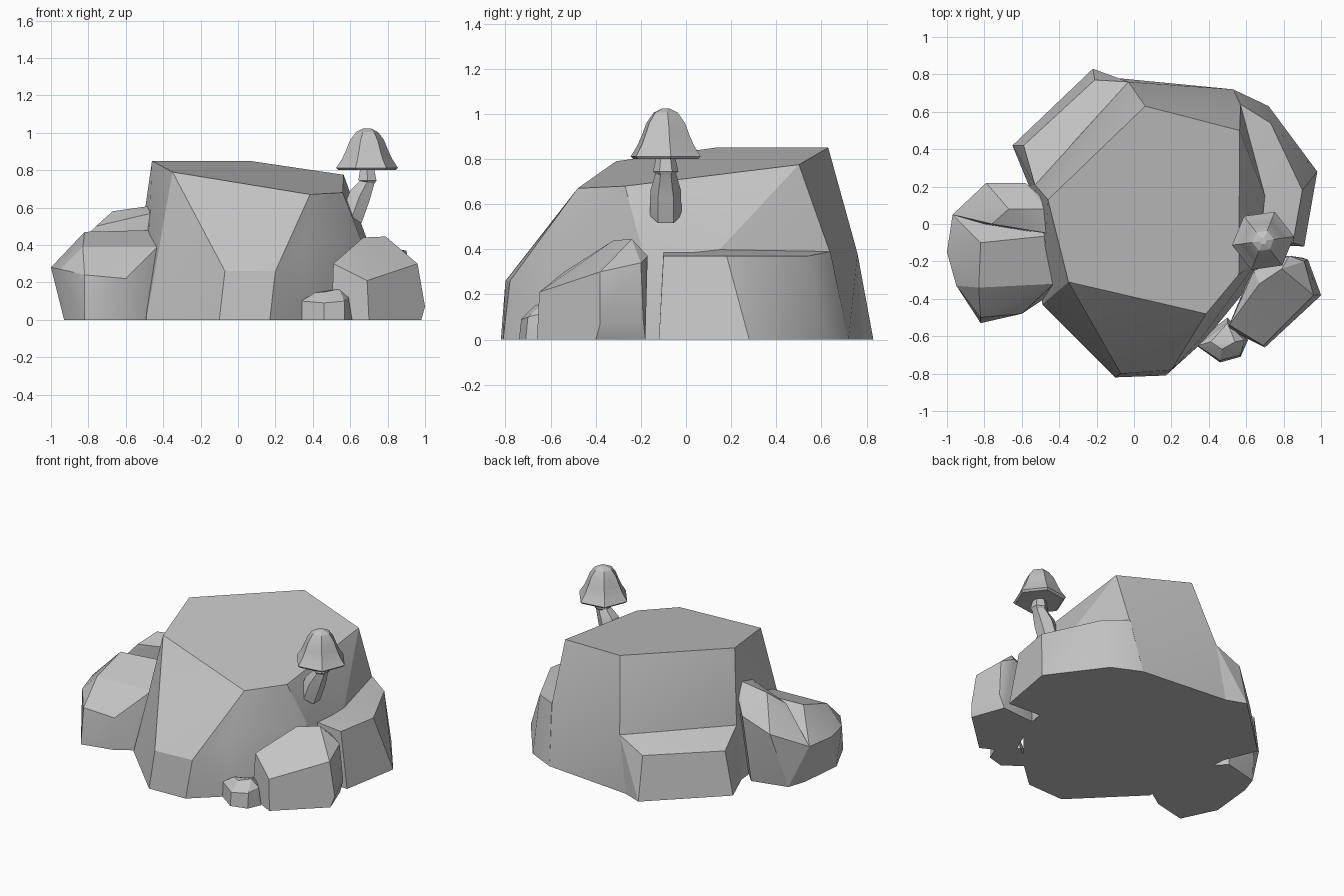
import bpy
import bmesh
from math import radians, cos, sin, tau
from mathutils import Vector

cube = bpy.data.objects.get("Cube")
if cube:
    bpy.data.objects.remove(cube, do_unlink=True)

stone = bpy.data.materials.new("stone grey")
stone.use_nodes = True
GREY = (0.55, 0.55, 0.55, 1)
stone.diffuse_color = GREY
stone.node_tree.nodes["Principled BSDF"].inputs["Base Color"].default_value = GREY

parts = []


def finish(bm, name):
    """Turn a bmesh into a named grey object."""
    bmesh.ops.recalc_face_normals(bm, faces=bm.faces)
    mesh = bpy.data.meshes.new(name)
    bm.to_mesh(mesh)
    bm.free()
    mesh.materials.append(stone)
    obj = bpy.data.objects.new(name, mesh)
    bpy.context.collection.objects.link(obj)
    parts.append(obj)
    return obj


def rock(name, base, corners):
    """Chiselled rock: the hull of a footprint on the ground and raised corners."""
    bm = bmesh.new()
    for x, y in base:
        bm.verts.new((x, y, 0))
    for co in corners:
        bm.verts.new(co)
    hull = bmesh.ops.convex_hull(bm, input=bm.verts)
    spare = {v for v in hull["geom_interior"] + hull["geom_unused"]
             if isinstance(v, bmesh.types.BMVert)}
    bmesh.ops.delete(bm, geom=list(spare), context="VERTS")
    bmesh.ops.dissolve_limit(bm, angle_limit=radians(5),
                             verts=bm.verts, edges=bm.edges)
    return finish(bm, name)


def loft(name, rings, sides, turn=0):
    """Closed tube through rings of (centre, radius, tilt about y)."""
    bm = bmesh.new()
    loops = []
    for (x, y, z), r, tilt in rings:
        loop = []
        for i in range(sides):
            a = tau * i / sides + turn
            u, v = r * cos(a), r * sin(a)
            loop.append(bm.verts.new((x + u * cos(tilt), y + v, z - u * sin(tilt))))
        loops.append(loop)
    for low, high in zip(loops, loops[1:]):
        for i in range(sides):
            j = (i + 1) % sides
            bm.faces.new((low[i], low[j], high[j], high[i]))
    bm.faces.new(loops[0][::-1])
    bm.faces.new(loops[-1])
    return finish(bm, name)


# Main boulder: sloping top, broad front, steep sides
rock("main_boulder",
     [(-0.49, -0.43), (-0.1, -0.82), (0.17, -0.81), (0.38, -0.62), (0.64, -0.3),
      (0.72, 0.15), (0.53, 0.72), (-0.09, 0.78), (-0.56, 0.2)],
     [(-0.46, 0.13, 0.85), (-0.35, -0.31, 0.79), (0.385, -0.48, 0.67),
      (0.56, -0.27, 0.68), (0.565, 0.5, 0.775), (0.06, 0.63, 0.85),
      (-0.53, 0.21, 0.36), (-0.03, 0.76, 0.38), (0.57, 0.64, 0.38),
      (0.7, 0.15, 0.4), (0.66, -0.2, 0.42), (0.36, -0.61, 0.4),
      (0.2, -0.78, 0.26), (-0.07, -0.8, 0.26), (-0.46, -0.42, 0.15)])

# Ledge along the left side
rock("side_ledge",
     [(0.55, -0.1), (0.91, -0.12), (0.98, 0.28), (0.72, 0.63), (0.53, 0.72)],
     [(0.5, -0.1, 0.4), (0.85, -0.1, 0.37), (0.9, 0.18, 0.37), (0.73, 0.54, 0.37),
      (0.57, 0.64, 0.39), (0.69, 0.15, 0.4), (0.5, 0.6, 0.39)])

# Low step behind
rock("back_step",
     [(-0.65, 0.42), (-0.22, 0.83), (-0.09, 0.78), (-0.56, 0.2), (0, 0.6)],
     [(-0.59, 0.42, 0.29), (-0.21, 0.77, 0.29), (-0.53, 0.21, 0.37),
      (-0.03, 0.76, 0.38), (0, 0.6, 0.36)])

# Pair of stones leaning on the right side
rock("right_front_stone",
     [(-0.93, -0.3), (-0.82, -0.53), (-0.6, -0.48), (-0.48, -0.4), (-0.45, 0),
      (-0.9, 0), (-0.7, 0.1)],
     [(-1, -0.15, 0.28), (-0.95, -0.33, 0.27), (-0.82, -0.5, 0.24),
      (-0.6, -0.48, 0.22), (-0.97, 0.05, 0.28), (-0.83, -0.34, 0.39),
      (-0.43, -0.32, 0.39), (-0.82, -0.1, 0.47), (-0.43, -0.06, 0.48)])
rock("right_back_stone",
     [(-0.86, 0.12), (-0.62, 0.18), (-0.9, 0), (-0.45, 0)],
     [(-0.46, 0.08, 0.61), (-0.67, 0.08, 0.58), (-0.46, -0.05, 0.57),
      (-0.76, 0, 0.5), (-0.79, 0.22, 0.38), (-0.58, 0.22, 0.45),
      (-0.97, 0.05, 0.28), (-0.5, 0.15, 0.52)])

# Stones at the front left
rock("left_front_stone",
     [(0.98, -0.4), (0.7, -0.66), (0.5, -0.56), (0.65, -0.2), (0.9, -0.18)],
     [(0.67, -0.32, 0.44), (0.79, -0.24, 0.445), (0.83, -0.17, 0.37),
      (0.51, -0.54, 0.3), (0.69, -0.65, 0.21), (0.96, -0.38, 0.3),
      (0.91, -0.2, 0.34), (1, -0.38, 0.07), (0.93, -0.19, 0.09),
      (0.64, -0.25, 0.38)])
rock("pebble",
     [(0.32, -0.64), (0.46, -0.74), (0.57, -0.71), (0.61, -0.62), (0.5, -0.5)],
     [(0.34, -0.65, 0.1), (0.46, -0.73, 0.09), (0.57, -0.7, 0.1),
      (0.59, -0.62, 0.12), (0.41, -0.63, 0.145), (0.54, -0.63, 0.165),
      (0.47, -0.67, 0.15), (0.5, -0.53, 0.13)])

# Mushroom with a bent stem and a bell cap
Y = -0.09
loft("mushroom_stem",
     [((0.61, Y, 0.55), 0.07, 0.6), ((0.65, Y, 0.66), 0.068, 0.5),
      ((0.69, Y, 0.735), 0.046, 0.2), ((0.692, Y, 0.745), 0.056, 0),
      ((0.69, Y, 0.81), 0.042, 0)], 6, radians(30))
cap = [(0.155, 0.8), (0.167, 0.812), (0.135, 0.86), (0.112, 0.91),
       (0.092, 0.96), (0.058, 1.005), (0.02, 1.023)]
loft("mushroom_cap", [((0.69, Y, z), r, 0) for r, z in cap], 6, radians(8))

# Soften shallow edges and keep the chiselled ones
bpy.ops.object.select_all(action="DESELECT")
for obj in parts:
    obj.select_set(True)
bpy.context.view_layer.objects.active = parts[0]
bpy.ops.object.shade_smooth_by_angle(angle=radians(22))
# Mushroom cap is smooth all round apart from its rim
bpy.ops.object.select_all(action="DESELECT")
parts[-1].select_set(True)
bpy.context.view_layer.objects.active = parts[-1]
bpy.ops.object.shade_smooth_by_angle(angle=radians(62))
